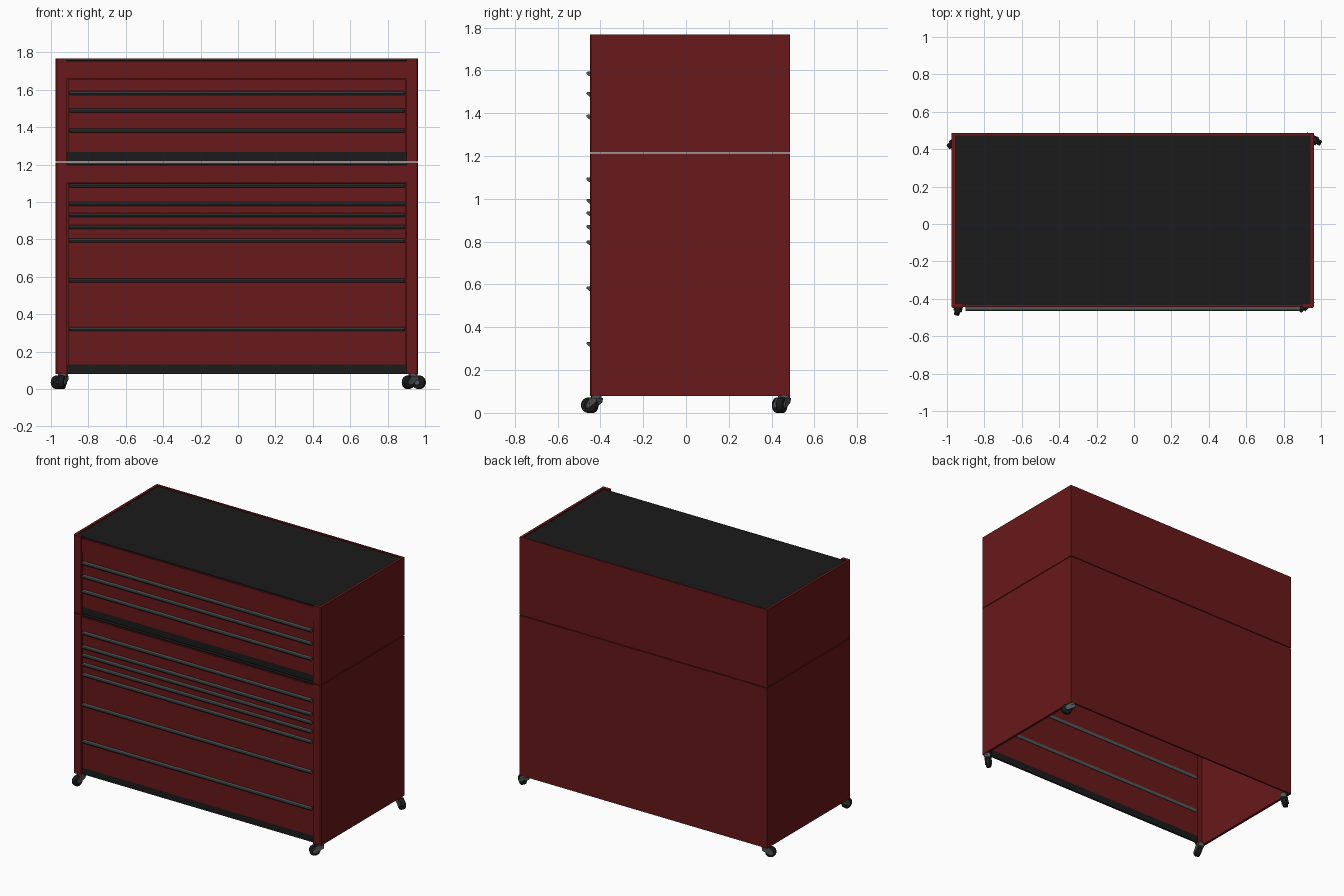
import bpy, bmesh, math
from mathutils import Matrix, Vector

if "Cube" in bpy.data.objects:
    bpy.data.objects.remove(bpy.data.objects["Cube"])


def material(name, rgb):
    m = bpy.data.materials.new(name)
    m.diffuse_color = (*rgb, 1)
    m.use_nodes = True
    m.node_tree.nodes["Principled BSDF"].inputs["Base Color"].default_value = m.diffuse_color
    return m


RED = material("red_paint", (0.14, 0.009, 0.010))
BLACK = material("black_mat", (0.011, 0.011, 0.011))
GREY = material("grey_trim", (0.085, 0.095, 0.095))


def finish(bm, name, mat):
    bmesh.ops.recalc_face_normals(bm, faces=bm.faces)
    me = bpy.data.meshes.new(name)
    bm.to_mesh(me)
    bm.free()
    me.materials.append(mat)
    ob = bpy.data.objects.new(name, me)
    bpy.context.collection.objects.link(ob)
    return ob


def prism(name, points, direction, mat):
    bm = bmesh.new()
    face = bm.faces.new([bm.verts.new(p) for p in points])
    ext = bmesh.ops.extrude_face_region(bm, geom=[face])
    verts = [g for g in ext["geom"] if isinstance(g, bmesh.types.BMVert)]
    bmesh.ops.translate(bm, verts=verts, vec=direction)
    return finish(bm, name, mat)


def box(name, x0, x1, y0, y1, z0, z1, mat):
    pts = [(x0, y0, z0), (x1, y0, z0), (x1, y1, z0), (x0, y1, z0)]
    return prism(name, pts, (0, 0, z1 - z0), mat)


def cylinder(name, r, depth, matrix, mat, bevel=0.0):
    bm = bmesh.new()
    bmesh.ops.create_cone(bm, cap_ends=True, segments=32, radius1=r, radius2=r, depth=depth)
    if bevel:
        rims = [e for e in bm.edges if any(len(f.verts) > 4 for f in e.link_faces)]
        bmesh.ops.bevel(bm, geom=rims, offset=bevel, segments=3, profile=0.5, affect='EDGES')
    bm.transform(matrix)
    ob = finish(bm, name, mat)
    bpy.context.view_layer.objects.active = ob
    ob.select_set(True)
    bpy.ops.object.shade_smooth_by_angle()
    ob.select_set(False)
    return ob


X0, X1, Y0, Y1 = -0.975, 0.962, -0.449, 0.486
PL, PR = -0.915, 0.902            # inner edges of the front posts
FACE, BACK = -0.438, -0.420       # drawer panel front and back


def cabinet(prefix, z0, z1, lid_bottom, handles):
    # C-shaped shell: sides, back and folded front posts in one profile
    t, p = 0.018, 0.022
    outline = [(PL, Y0), (X0 + 0.006, Y0), (X0, Y0 + 0.006), (X0, Y1), (X1, Y1),
               (X1, Y0 + 0.006), (X1 - 0.006, Y0), (PR, Y0), (PR, Y0 + p),
               (X1 - t, Y0 + p), (X1 - t, Y1 - 0.012), (X0 + t, Y1 - 0.012),
               (X0 + t, Y0 + p), (PL, Y0 + p)]
    prism(prefix + "_shell", [(x, y, z0) for x, y in outline], (0, 0, z1 - z0), RED)
    # recessed top mat, header panel and kick strip
    box(prefix + "_top_mat", X0 + t, X1 - t, -0.432, Y1 - 0.012, z1 - 0.022, z1 - 0.008, BLACK)
    box(prefix + "_header", PL, PR, FACE - 0.006, BACK, lid_bottom, z1 - 0.014, RED)
    box(prefix + "_kick_strip", PL, PR, FACE + 0.006, BACK, z0, z0 + 0.05, BLACK)
    # drawer fronts between the handles
    tops = [lid_bottom - 0.003] + handles
    bottoms = handles + [z0 + 0.05]
    for i, (a, b) in enumerate(zip(tops, bottoms)):
        box(f"{prefix}_drawer_front_{i + 1}", PL + 0.006, PR - 0.006, FACE, BACK, b, a, RED)
    # full-width pull rails
    for i, z in enumerate(handles):
        prof = [(-0.415, 0.011), (-0.461, 0.011), (-0.466, 0.007), (-0.465, 0.001),
                (-0.452, -0.010), (-0.415, -0.012)]
        prism(f"{prefix}_drawer_pull_{i + 1}", [(-0.90, y, z + dz) for y, dz in prof],
              (1.789, 0, 0), GREY)


cabinet("lower", 0.080, 1.212, 1.104, [1.088, 0.989, 0.930, 0.866, 0.794, 0.580, 0.321])
cabinet("upper", 1.217, 1.767, 1.658, [1.583, 1.489, 1.382])


def caster(name, x, y, dx, dy):
    a = math.atan2(dy, dx)
    place = Matrix.Translation((x, y, 0)) @ Matrix.Rotation(a, 4, 'Z')
    lay = Matrix.Rotation(math.pi / 2, 4, 'X')
    hub = place @ Matrix.Translation((0.035, 0, 0.036))
    cylinder(name + "_wheel", 0.036, 0.030, hub @ lay, BLACK, 0.006)
    cylinder(name + "_hub", 0.014, 0.046, hub @ lay, GREY)
    cylinder(name + "_swivel", 0.024, 0.014, place @ Matrix.Translation((0, 0, 0.074)), GREY, 0.003)
    # fork: two cheek plates joined by a bridge
    for side, s in (("left", -1), ("right", 1)):
        prof = [(-0.022, 0.070), (0.026, 0.070), (0.049, 0.040), (0.044, 0.026),
                (0.028, 0.024), (-0.018, 0.050)]
        pts = [place @ Vector((px, s * 0.016, pz)) for px, pz in prof]
        prism(f"{name}_fork_{side}", pts, place.to_3x3() @ Vector((0, s * 0.005, 0)), GREY)
    bridge = box(name + "_bridge", -0.022, 0.008, -0.016, 0.016, 0.050, 0.070, GREY)
    bridge.data.transform(place)


# each caster is swivelled its own way
caster("caster_front_left", -0.932, -0.420, -0.25, -0.97)
caster("caster_front_right", 0.936, -0.418, -0.75, -0.66)
caster("caster_back_left", -0.938, 0.453, -0.80, -0.60)
caster("caster_back_right", 0.936, 0.462, 0.90, -0.43)
